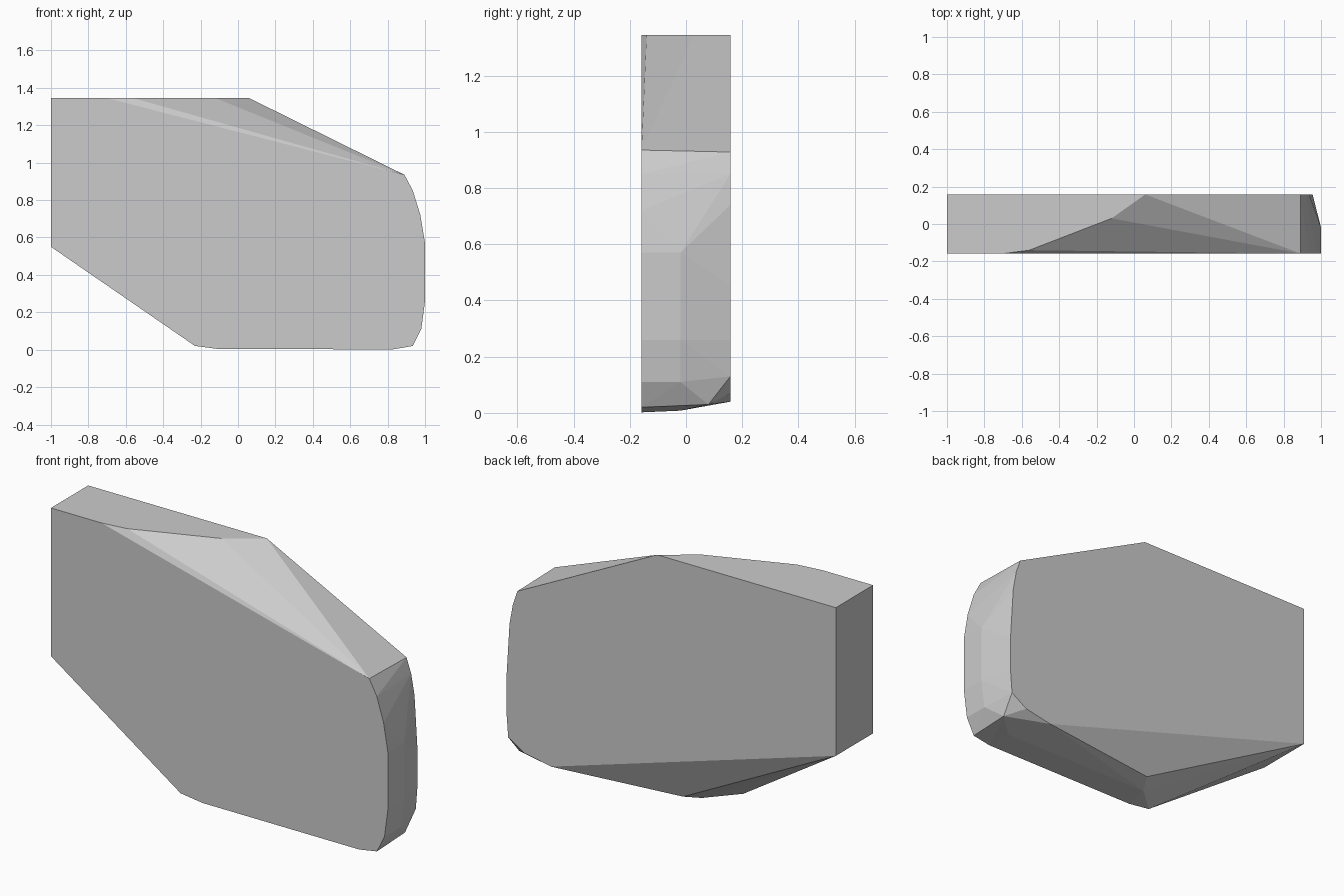
import bpy
import bmesh

if "Cube" in bpy.data.objects:
    bpy.data.objects.remove(bpy.data.objects["Cube"])

HALF = 0.158  # half thickness of the slab

# front outline (x, z), flat side
front = [(-1, 1.345), (-1, 0.55), (-0.23, 0.02), (-0.1, 0.003), (0.83, 0.002),
         (0.935, 0.02), (0.98, 0.11), (1, 0.26), (1, 0.57), (0.975, 0.72),
         (0.935, 0.85), (0.89, 0.935), (-0.7, 1.345)]
# back outline (x, z), slightly smaller
back = [(-1, 1.345), (-1, 0.55), (0.69, 0.04), (0.85, 0.07), (0.945, 0.13),
        (0.955, 0.26), (0.955, 0.45), (0.937, 0.74), (0.917, 0.85),
        (0.89, 0.928), (0.06, 1.345)]
# corners between the two faces (x, y, z)
middle = [(-0.56, -0.14, 1.345), (-0.12, 0.03, 1.345),          # top chamfer
          (0.98, -0.02, 0.11), (1, -0.02, 0.26), (1, -0.02, 0.57),  # right side
          (0.935, 0.08, 0.03), (0.82, -0.02, 0.008),            # lower corner
          (-0.03, 0.067, 0.037), (-0.08, -0.02, 0.01)]          # underside

# faceted block wrapped around all corners
bm = bmesh.new()
corners = [(x, -HALF, z) for x, z in front] + [(x, HALF, z) for x, z in back] + middle
for co in corners:
    bm.verts.new(co)
hull = bmesh.ops.convex_hull(bm, input=bm.verts)
loose = {v for v in hull["geom_interior"] + hull["geom_unused"]
         if isinstance(v, bmesh.types.BMVert)}
bmesh.ops.delete(bm, geom=list(loose), context='VERTS')
bmesh.ops.dissolve_limit(bm, angle_limit=0.005, verts=bm.verts, edges=bm.edges)
bmesh.ops.recalc_face_normals(bm, faces=bm.faces)

mesh = bpy.data.meshes.new("faceted_block")
bm.to_mesh(mesh)
bm.free()
block = bpy.data.objects.new("faceted_block", mesh)
bpy.context.collection.objects.link(block)

# plain grey
grey = bpy.data.materials.new("light_grey")
grey.diffuse_color = (0.6, 0.6, 0.6, 1)
grey.use_nodes = True
grey.node_tree.nodes["Principled BSDF"].inputs["Base Color"].default_value = grey.diffuse_color
mesh.materials.append(grey)
